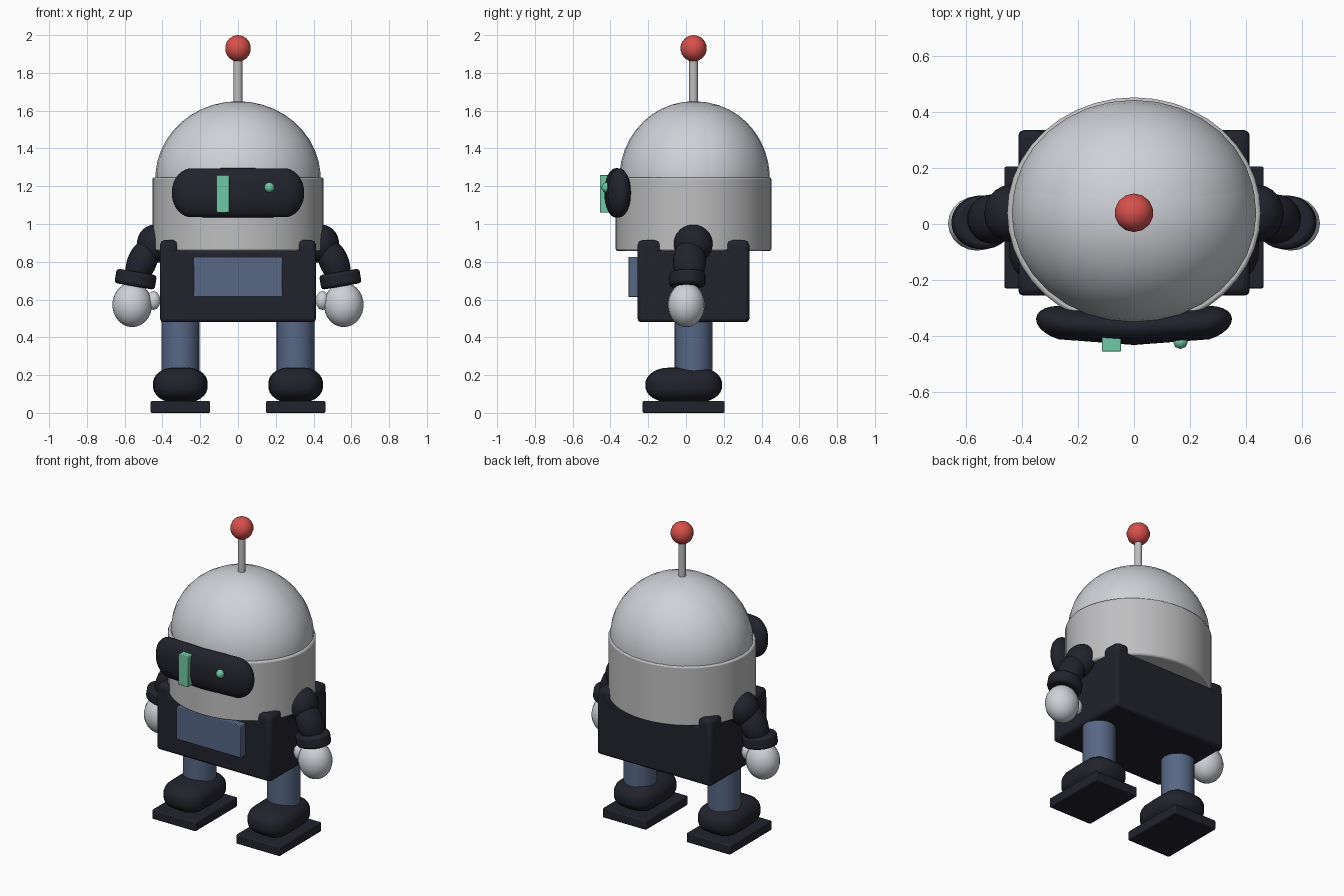
import bpy
import bmesh
import math
from mathutils import Matrix, Vector

cube = bpy.data.objects.get("Cube")
if cube:
    bpy.data.objects.remove(cube, do_unlink=True)


def material(name, r, g, b):
    mat = bpy.data.materials.new(name)
    mat.use_nodes = True
    mat.diffuse_color = (r, g, b, 1)
    mat.node_tree.nodes["Principled BSDF"].inputs["Base Color"].default_value = (r, g, b, 1)
    return mat


SHELL = material("pale shell grey", 0.62, 0.64, 0.68)
METAL = material("neutral grey", 0.52, 0.52, 0.53)
DARK = material("dark navy", 0.016, 0.016, 0.026)
BLUE = material("steel blue", 0.095, 0.135, 0.235)
GREEN = material("mint green", 0.16, 0.58, 0.38)
RED = material("signal red", 0.68, 0.08, 0.07)


def finish(name, bm, mat, bevel=0.0, segments=2):
    """Turn a bmesh into a shaded object with an optional rounded edge."""
    mesh = bpy.data.meshes.new(name)
    bm.to_mesh(mesh)
    bm.free()
    mesh.materials.append(mat)
    obj = bpy.data.objects.new(name, mesh)
    bpy.context.collection.objects.link(obj)
    if bevel:
        mod = obj.modifiers.new("Rounded edges", "BEVEL")
        mod.width = bevel
        mod.segments = segments
        mod.limit_method = "ANGLE"
        mod.angle_limit = math.radians(40)
    bpy.ops.object.select_all(action="DESELECT")
    obj.select_set(True)
    bpy.context.view_layer.objects.active = obj
    bpy.ops.object.shade_smooth_by_angle(angle=math.radians(40))
    return obj


def box(name, low, high, mat, bevel=0.0):
    """Box between two opposite corners."""
    low, high = Vector(low), Vector(high)
    bm = bmesh.new()
    bmesh.ops.create_cube(bm, size=1)
    bmesh.ops.scale(bm, vec=high - low, verts=bm.verts)
    bmesh.ops.translate(bm, vec=(low + high) / 2, verts=bm.verts)
    return finish(name, bm, mat, bevel)


def tube(name, centre, radii, height, mat, bevel=0.0, tilt=0.0, sides=32):
    """Upright elliptical cylinder, optionally tilted about y."""
    bm = bmesh.new()
    bmesh.ops.create_cone(bm, cap_ends=True, segments=sides, radius1=1, radius2=1, depth=height)
    bmesh.ops.scale(bm, vec=(radii[0], radii[1], 1), verts=bm.verts)
    bm.transform(Matrix.Translation(centre) @ Matrix.Rotation(tilt, 4, "Y"))
    return finish(name, bm, mat, bevel)


def blob(name, centre, radii, mat, stretch=(0, 0, 0), bend=0.0, tilt=0.0, sides=20):
    """Ellipsoid whose halves may be pulled apart and bent backwards."""
    bm = bmesh.new()
    bmesh.ops.create_uvsphere(bm, u_segments=sides, v_segments=sides * 2 // 3, radius=1)
    for v in bm.verts:
        for i in range(3):
            side = 0 if abs(v.co[i]) < 1e-4 else math.copysign(1, v.co[i])
            v.co[i] = v.co[i] * radii[i] + side * stretch[i]
        v.co.y += bend * v.co.x ** 2
    bm.transform(Matrix.Translation(centre) @ Matrix.Rotation(tilt, 4, "Y"))
    return finish(name, bm, mat)


# Head: drum with a two-part dome whose halves meet in a faint seam
tube("head_drum", (0, 0.04, 1.052), (0.453, 0.412), 0.39, METAL, 0.01, sides=40)
blob("dome_front", (0, 0.04, 1.24), (0.438, 0.393, 0.41), SHELL, sides=32)
blob("dome_back", (0, 0.06, 1.24), (0.434, 0.384, 0.407), SHELL, sides=32)

# Antenna
tube("antenna_rod", (0, 0.04, 1.76), (0.023, 0.023), 0.27, METAL, sides=16)
blob("antenna_ball", (0, 0.04, 1.93), (0.07, 0.07, 0.07), RED, sides=14)

# Visor and eyes
blob("visor", (0, -0.37, 1.165), (0.11, 0.062, 0.125), DARK, (0.24, 0, 0.006), bend=0.25, sides=24)
box("bar_eye", (-0.115, -0.455, 1.06), (-0.046, -0.39, 1.26), GREEN, 0.004)
blob("dot_eye", (0.166, -0.42, 1.193), (0.028, 0.028, 0.028), GREEN, sides=8)

# Torso with front panel and raised corner posts
box("torso", (-0.413, -0.256, 0.48), (0.413, 0.335, 0.865), DARK, 0.018)
box("chest_panel", (-0.235, -0.305, 0.613), (0.235, -0.24, 0.825), BLUE, 0.004)
for x in (-0.365, 0.365):
    for y in (-0.192, 0.271):
        box("corner_post", (x - 0.048, y - 0.064, 0.75), (x + 0.048, y + 0.064, 0.915), DARK, 0.025)

for s, label in ((1, "left"), (-1, "right")):
    # Leg, ankle and foot
    x = s * 0.305
    tube(label + "_leg", (x, 0.04, 0.34), (0.1, 0.1), 0.32, BLUE)
    blob(label + "_ankle", (x, -0.012, 0.148), (0.11, 0.13, 0.085), DARK, (0.035, 0.073, 0.008))
    box(label + "_foot", (x - 0.158, -0.23, 0), (x + 0.158, 0.205, 0.062), DARK, 0.007)

    # Arm from shoulder to hand
    blob(label + "_shoulder", (s * 0.44, 0.038, 0.895), (0.095, 0.103, 0.102), DARK)
    blob(label + "_upper_arm", (s * 0.508, 0.018, 0.8), (0.078, 0.088, 0.13), DARK, tilt=-s * 0.4)
    tube(label + "_cuff", (s * 0.542, 0.006, 0.708), (0.108, 0.096), 0.078, DARK, 0.016, tilt=-s * 0.17)
    blob(label + "_hand", (s * 0.56, 0.002, 0.572), (0.105, 0.098, 0.118), SHELL)
    blob(label + "_thumb", (s * 0.447, 0, 0.595), (0.038, 0.038, 0.05), SHELL, sides=10)
